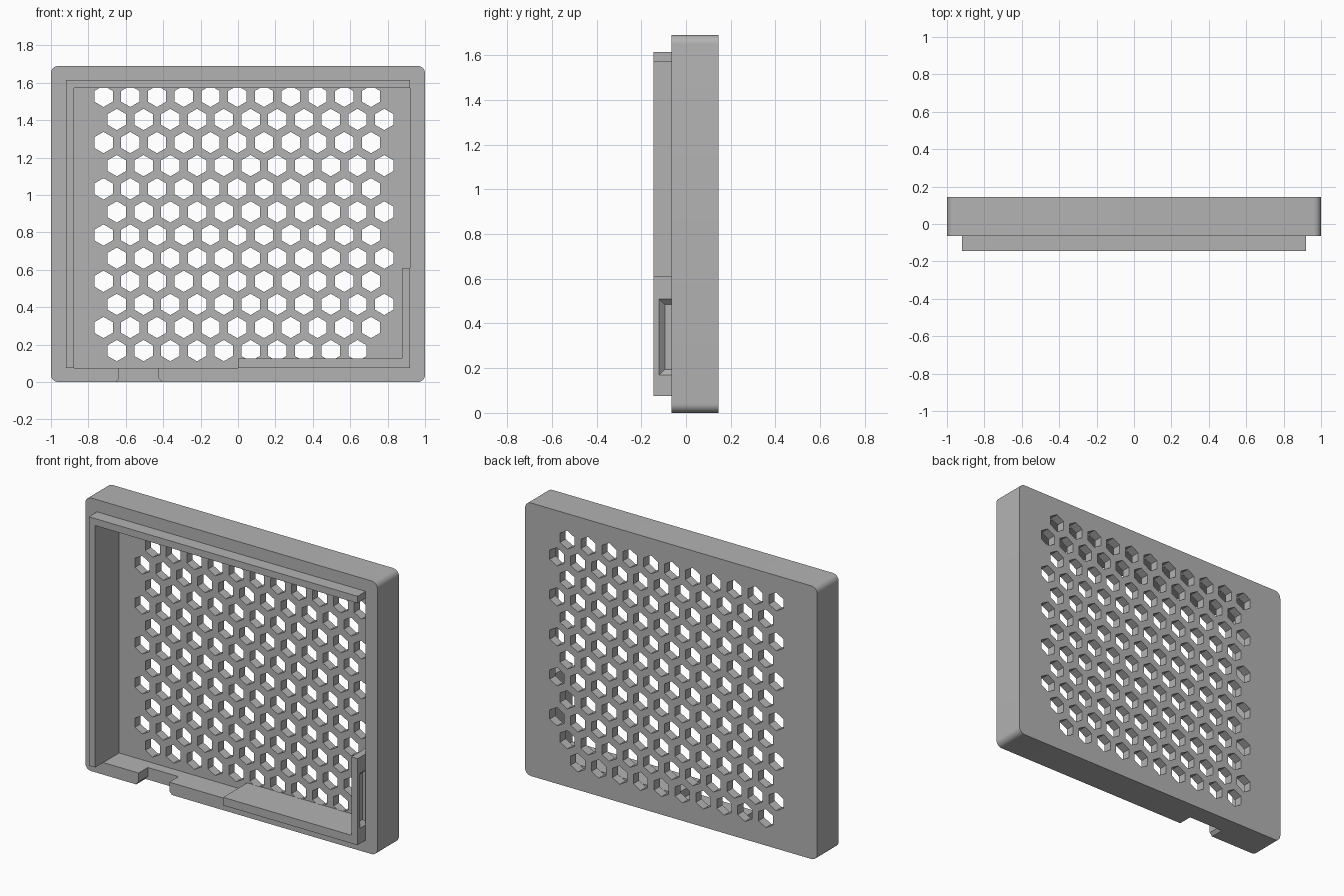
import bpy, bmesh, math
from mathutils import Vector

cube = bpy.data.objects.get("Cube")
if cube:
    bpy.data.objects.remove(cube, do_unlink=True)

grey = bpy.data.materials.new("plain grey")
grey.use_nodes = True
colour = (0.45, 0.45, 0.45, 1)
grey.diffuse_color = colour
grey.node_tree.nodes["Principled BSDF"].inputs["Base Color"].default_value = colour


def prisms(name, outlines, y0, y1):
    """Extrude x-z outlines along y into one object."""
    bm = bmesh.new()
    for outline in outlines:
        a = [bm.verts.new((x, y0, z)) for x, z in outline]
        b = [bm.verts.new((x, y1, z)) for x, z in outline]
        bm.faces.new(a)
        bm.faces.new(b[::-1])
        for i in range(len(a)):
            j = (i + 1) % len(a)
            bm.faces.new((a[j], a[i], b[i], b[j]))
    bmesh.ops.recalc_face_normals(bm, faces=bm.faces)
    mesh = bpy.data.meshes.new(name)
    bm.to_mesh(mesh)
    bm.free()
    mesh.materials.append(grey)
    ob = bpy.data.objects.new(name, mesh)
    bpy.context.collection.objects.link(ob)
    return ob


def rect(x0, x1, z0, z1):
    return [(x0, z0), (x1, z0), (x1, z1), (x0, z1)]


def cut(ob, cutter):
    mod = ob.modifiers.new("cut", "BOOLEAN")
    mod.operation = "DIFFERENCE"
    mod.solver = "EXACT"
    mod.object = cutter
    bpy.ops.object.select_all(action="DESELECT")
    bpy.context.view_layer.objects.active = ob
    ob.select_set(True)
    bpy.ops.object.modifier_apply(modifier=mod.name)
    bpy.data.objects.remove(cutter, do_unlink=True)


FRONT, FLOOR, BACK, LIP = -0.065, 0.09, 0.145, -0.145
TOP, R = 1.69, 0.04
X, Z0, Z1 = 0.92, 0.075, 1.615     # outside of the lip
T = 0.043                          # lip thickness

# Rounded shell
outline = []
for k, (cx, cz) in enumerate([(1 - R, TOP - R), (R - 1, TOP - R), (R - 1, R), (1 - R, R)]):
    for i in range(9):
        a = math.pi / 2 * (k + i / 8)
        outline.append((cx + R * math.cos(a), cz + R * math.sin(a)))
shell = prisms("perforated_shell", [outline], FRONT, BACK)

# Cavity, and the finger notch through the lower rim
cut(shell, prisms("cavity_cutter", [rect(-X, X, Z0, Z1)], -0.2, FLOOR))
notch = [(-0.655, -0.02), (-0.65, 0.005), (-0.635, 0.02), (-0.635, 0.1),
         (-0.425, 0.1), (-0.425, 0.02), (-0.41, 0.005), (-0.405, -0.02)]
cut(shell, prisms("notch_cutter", [notch], -0.2, FRONT + 0.09))

# Staggered hexagonal vents
hexes = []
for row in range(12):
    shifted = row % 2 == 0
    for col in range(10 if row == 0 else 11):
        cx = (-0.648 if shifted else -0.719) + 0.143 * col
        cz = 0.168 + 0.1236 * row
        hexes.append([(cx + 0.057 * math.sin(i * math.pi / 3),
                       cz + 0.057 * math.cos(i * math.pi / 3)) for i in range(6)])
cut(shell, prisms("vent_cutter", hexes, FLOOR - 0.02, BACK + 0.05))

# Lip along the right side and top
prisms("upper_lip", [[(-X, Z0), (T - X, Z0), (T - X, Z1 - T), (X, Z1 - T),
                      (X, Z1), (-X, Z1)]], LIP, FLOOR)

# Short lip along the bottom and left side
lower = prisms("lower_lip", [[(0, Z0), (X, Z0), (X, 0.61), (X - T, 0.61),
                              (X - T, Z0 + T + 0.007), (0, Z0 + T + 0.007)]], LIP, FLOOR)

# Tapered latch groove in the outer face of the short lip
groove = prisms("groove_cutter", [rect(X - 0.025, X + 0.025, 0.145, 0.535)], -0.145, -0.01)
for v in groove.data.vertices:
    if v.co.x < X:
        v.co.y += math.copysign(0.05, -0.0775 - v.co.y)
        v.co.z += math.copysign(0.05, 0.34 - v.co.z)
cut(lower, groove)

# Smooth the rounded corners only
bpy.ops.object.select_all(action="DESELECT")
shell.select_set(True)
bpy.context.view_layer.objects.active = shell
bpy.ops.object.shade_smooth_by_angle(angle=math.radians(30))
